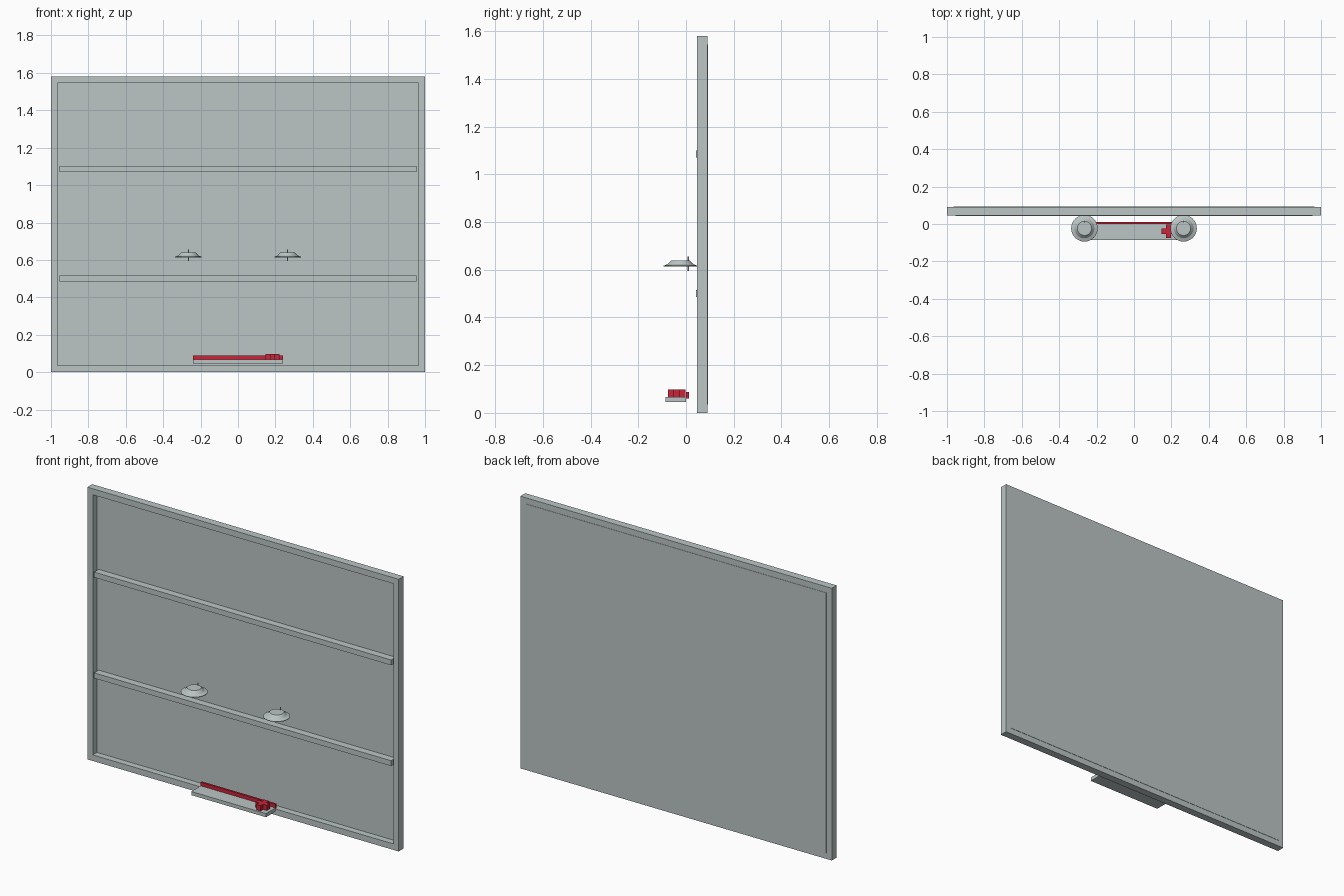
import bpy
import bmesh
import math

cube = bpy.data.objects.get("Cube")
if cube:
    bpy.data.objects.remove(cube, do_unlink=True)


def material(name, rgb):
    mat = bpy.data.materials.new(name)
    mat.use_nodes = True
    color = (*rgb, 1)
    mat.diffuse_color = color
    mat.node_tree.nodes["Principled BSDF"].inputs["Base Color"].default_value = color
    return mat


GREY = material("pale_grey", (0.5, 0.56, 0.56))
RED = material("red", (0.58, 0.018, 0.04))


def add_object(name, bm, mat):
    bmesh.ops.recalc_face_normals(bm, faces=bm.faces)
    mesh = bpy.data.meshes.new(name)
    bm.to_mesh(mesh)
    bm.free()
    mesh.materials.append(mat)
    obj = bpy.data.objects.new(name, mesh)
    bpy.context.collection.objects.link(obj)
    return obj


def box(name, x, y, z, mat):
    """Box from (low, high) ranges."""
    bm = bmesh.new()
    bmesh.ops.create_cube(bm, size=1)
    for v in bm.verts:
        v.co = [r[0] if c < 0 else r[1] for c, r in zip(v.co, (x, y, z))]
    return add_object(name, bm, mat)


def prism(name, outline, z0, z1, mat):
    """Flat outline extruded upward."""
    bm = bmesh.new()
    face = bm.faces.new([bm.verts.new((x, y, z0)) for x, y in outline])
    new = bmesh.ops.extrude_face_region(bm, geom=[face])["geom"]
    verts = [g for g in new if isinstance(g, bmesh.types.BMVert)]
    bmesh.ops.translate(bm, verts=verts, vec=(0, 0, z1 - z0))
    return add_object(name, bm, mat)


def lathe(name, profile, center, mat, sides=32):
    """Closed turned part from (radius, height) points."""
    bm = bmesh.new()
    rings = []
    for r, z in profile:
        rings.append([bm.verts.new((center[0] + r * math.cos(a), center[1] + r * math.sin(a), z))
                      for a in (math.tau * i / sides for i in range(sides))])
    for low, high in zip(rings, rings[1:]):
        for i in range(sides):
            j = (i + 1) % sides
            bm.faces.new((low[i], low[j], high[j], high[i]))
    bm.faces.new(rings[0][::-1])
    bm.faces.new(rings[-1])
    obj = add_object(name, bm, mat)
    bpy.ops.object.select_all(action="DESELECT")
    obj.select_set(True)
    bpy.context.view_layer.objects.active = obj
    bpy.ops.object.shade_smooth_by_angle(angle=math.radians(15))
    return obj


# Frame around the board
HEIGHT, BORDER = 1.58, 0.035
FRAME_Y = (0.046, 0.091)
inner = 1 - BORDER
for side, s in (("left", 1), ("right", -1)):
    box(f"frame_{side}", sorted((s * inner, s)), FRAME_Y, (0, HEIGHT), GREY)
box("frame_bottom", (-inner, inner), FRAME_Y, (0, BORDER), GREY)
box("frame_top", (-inner, inner), FRAME_Y, (HEIGHT - BORDER, HEIGHT), GREY)

# Back panel, standing slightly proud of the frame at the rear
box("back_panel", (-inner, inner), (0.084, 0.093), (BORDER, HEIGHT - BORDER), GREY)

# Cross rails on the front
for name, z in (("lower_rail", 0.485), ("upper_rail", 1.07)):
    box(name, (-0.954, 0.954), (0.042, 0.084), (z, z + 0.031), GREY)

# Stepped round caps with a thin pin
CAP = [(0.071, 0.614), (0.071, 0.617), (0.053, 0.624), (0.05, 0.628), (0.038, 0.64)]
PIN = [(0.003, 0.595), (0.003, 0.655)]
for side, x in (("left", 0.265), ("right", -0.265)):
    lathe(f"cap_{side}", CAP, (x, -0.023), GREY)
    lathe(f"pin_{side}", PIN, (x, 0.01), GREY, 8)

# Tray with its red back strip and cross
box("tray", (-0.24, 0.24), (-0.086, 0), (0.046, 0.067), GREY)
box("tray_strip", (-0.24, 0.24), (0, 0.012), (0.06, 0.088), RED)
quarter = [(0.037, -0.014), (0.037, 0.014), (0.014, 0.014)]
plus = []
for turn in range(4):
    c, s = round(math.cos(turn * math.pi / 2)), round(math.sin(turn * math.pi / 2))
    plus += [(0.185 + c * x - s * y, -0.039 + s * x + c * y) for x, y in quarter]
prism("red_cross", plus, 0.067, 0.098, RED)
